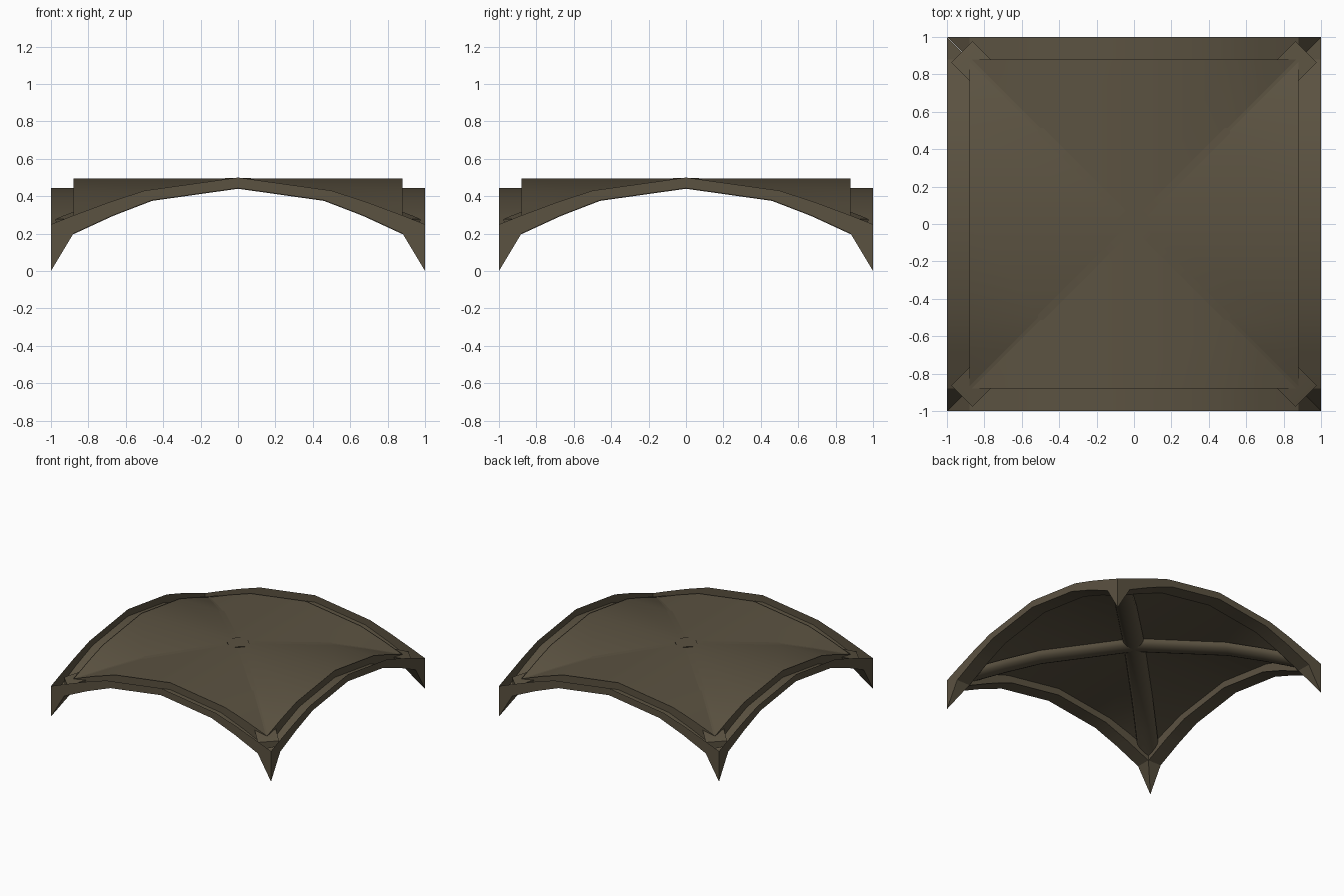
import bpy, bmesh, math
from mathutils import Matrix, Vector

if "Cube" in bpy.data.objects:
    bpy.data.objects.remove(bpy.data.objects["Cube"])

stone = bpy.data.materials.new("brown stone")
stone.diffuse_color = (0.105, 0.085, 0.053, 1)
stone.use_nodes = True
stone.node_tree.nodes["Principled BSDF"].inputs["Base Color"].default_value = stone.diffuse_color

INNER = 0.88
# half profiles of the vault: (distance from centre, height)
LOWER = [(1, 0), (INNER, 0.2), (0.67, 0.297), (0.46, 0.378), (0, 0.443)]
UPPER = [(1, 0.25), (INNER, 0.297), (0.69, 0.368), (0.5, 0.43), (0, 0.5)]


def full(half):
    return [(-x, z) for x, z in half] + [(x, z) for x, z in half[-2::-1]]


def strip(bm, a, b):
    """Quads between two point rows of equal length."""
    va = [bm.verts.new(p) for p in a]
    vb = [bm.verts.new(p) for p in b]
    for i in range(len(a) - 1):
        bm.faces.new((va[i], va[i + 1], vb[i + 1], vb[i]))


def finish(name, bm, angle=30):
    bmesh.ops.remove_doubles(bm, verts=bm.verts, dist=0.0005)
    bmesh.ops.dissolve_degenerate(bm, edges=bm.edges, dist=0.0005)
    me = bpy.data.meshes.new(name)
    bm.to_mesh(me)
    bm.free()
    me.materials.append(stone)
    ob = bpy.data.objects.new(name, me)
    bpy.context.collection.objects.link(ob)
    bpy.ops.object.select_all(action='DESELECT')
    ob.select_set(True)
    bpy.context.view_layer.objects.active = ob
    bpy.ops.object.shade_smooth_by_angle(angle=math.radians(angle))
    return ob


def turn(ob, k):
    ob.data.transform(Matrix.Rotation(k * math.pi / 2, 4, 'Z'))


sides = ["front", "right", "back", "left"]
for k, side in enumerate(sides):
    # edge arch: open channel with outer face, mitred soffit and inner face
    bm = bmesh.new()
    low, up = full(LOWER), full(UPPER)
    inlow, inup = full(LOWER[1:]), full(UPPER[1:])
    strip(bm, [(x, -1, z) for x, z in low], [(x, -1, z) for x, z in up])
    clamp = lambda x: max(-INNER, min(INNER, x))
    strip(bm, [(clamp(x), -INNER, max(z, 0.2)) for x, z in low],
          [(x, -1, z) for x, z in low])
    strip(bm, [(x, -INNER, z) for x, z in inup],
          [(x, -INNER, z - 0.003) for x, z in inlow])
    turn(finish(side + "_arch", bm), k)

    # vault web: barrel segment from the groin lines to the arch
    bm = bmesh.new()
    strip(bm, [(x, -INNER, z - 0.004) for x, z in inup],
          [(x, -abs(x), z - 0.004) for x, z in inup])
    turn(finish(side + "_web", bm), k)

# diagonal ribs: flat on top, rounded below, swept along the groins
end = 0.92
rib_path = [(end, 0.279)] + UPPER[1:]
section = [(0.08 * math.cos(a), -0.055 * math.sin(a))
           for a in [i * math.pi / 8 for i in range(9)]]
for k in (0, 1):
    bm = bmesh.new()
    rings = []
    d = Vector((1, 1, 0)) if k == 0 else Vector((-1, 1, 0))
    side = Vector((-d.y, d.x, 0)).normalized()
    for t, z in full(rib_path):
        base = d * t + Vector((0, 0, z - 0.002))
        rings.append([bm.verts.new(base + side * u + Vector((0, 0, v)))
                      for u, v in section])
    n = len(section)
    for a, b in zip(rings, rings[1:]):
        for i in range(n):
            j = (i + 1) % n
            bm.faces.new((a[i], a[j], b[j], b[i]))
    bm.faces.new(rings[0])
    bm.faces.new(rings[-1])
    bmesh.ops.recalc_face_normals(bm, faces=bm.faces)
    finish(["rising_diagonal_rib", "falling_diagonal_rib"][k], bm)
